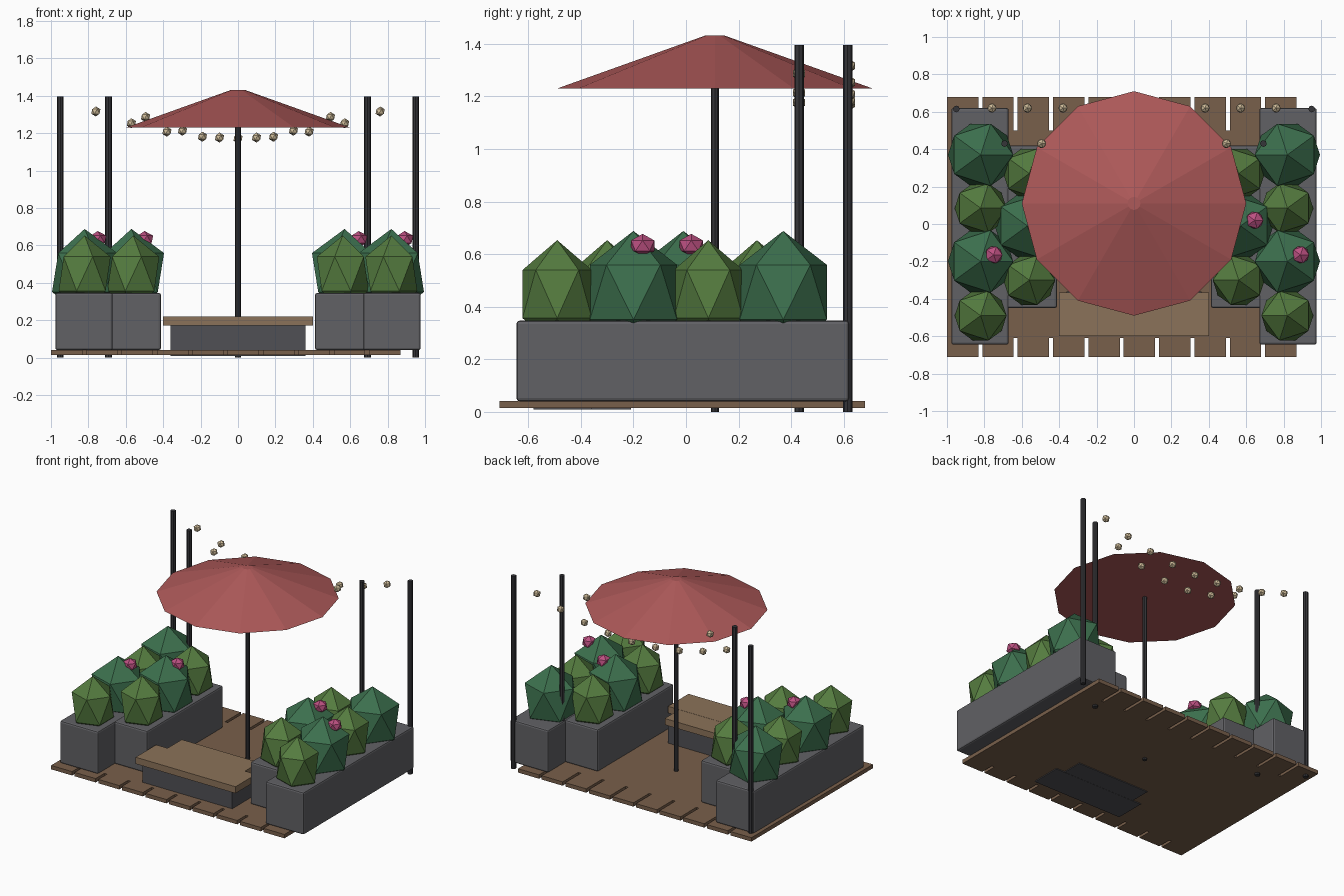
import bpy, bmesh, math

if "Cube" in bpy.data.objects:
    bpy.data.objects.remove(bpy.data.objects["Cube"])


def material(name, r, g, b):
    m = bpy.data.materials.new(name)
    m.diffuse_color = (r, g, b, 1)
    m.use_nodes = True
    m.node_tree.nodes["Principled BSDF"].inputs["Base Color"].default_value = m.diffuse_color
    return m


WOOD = material("deck_wood", 0.19, 0.115, 0.07)
SEAT = material("seat_wood", 0.26, 0.17, 0.10)
STONE = material("dark_stone", 0.12, 0.12, 0.13)
BASE = material("bench_base_grey", 0.08, 0.08, 0.09)
METAL = material("dark_metal", 0.035, 0.035, 0.04)
RED = material("canopy_red", 0.42, 0.10, 0.10)
LEAF = material("leaf_green", 0.09, 0.20, 0.05)
DARK_LEAF = material("dark_leaf_green", 0.045, 0.16, 0.075)
PINK = material("flower_pink", 0.50, 0.08, 0.22)
BULB = material("warm_bulb", 0.62, 0.50, 0.32)


def finish(name, bm, mat):
    bmesh.ops.recalc_face_normals(bm, faces=bm.faces[:])
    me = bpy.data.meshes.new(name)
    bm.to_mesh(me)
    bm.free()
    me.materials.append(mat)
    ob = bpy.data.objects.new(name, me)
    bpy.context.collection.objects.link(ob)
    return ob


def extrude(name, outline, z0, z1, mat):
    bm = bmesh.new()
    face = bm.faces.new([bm.verts.new((x, y, z0)) for x, y in outline])
    top = bmesh.ops.extrude_face_region(bm, geom=[face])["geom"]
    bmesh.ops.translate(bm, vec=(0, 0, z1 - z0),
                        verts=[v for v in top if isinstance(v, bmesh.types.BMVert)])
    if face.is_valid and not any(len(e.link_faces) == 1 for e in bm.edges):
        pass
    else:
        bm.faces.new([v for v in bm.verts if abs(v.co.z - z0) < 1e-6])
    return finish(name, bm, mat)


def box(name, x0, x1, y0, y1, z0, z1, mat, bevel=0):
    ob = extrude(name, [(x0, y0), (x1, y0), (x1, y1), (x0, y1)], z0, z1, mat)
    if bevel:
        mod = ob.modifiers.new("edge_bevel", "BEVEL")
        mod.width = bevel
        mod.segments = 2
    return ob


def cone(name, x, y, z0, z1, r0, r1, sides, mat):
    bm = bmesh.new()
    bmesh.ops.create_cone(bm, cap_ends=True, segments=sides,
                          radius1=r0, radius2=r1, depth=z1 - z0)
    bmesh.ops.translate(bm, vec=(x, y, (z0 + z1) / 2), verts=bm.verts)
    return finish(name, bm, mat)


def ball(name, x, y, z, r, rz, mat, flip=1):
    bm = bmesh.new()
    bmesh.ops.create_icosphere(bm, subdivisions=1, radius=1)
    for v in bm.verts:
        v.co = (x + v.co.x * r * flip, y + v.co.y * r, z + v.co.z * rz)
    return finish(name, bm, mat)


# Deck: one comb-shaped slab, board ends separated by slots front and back
PITCH, WIDTH, COUNT = 0.189, 0.168, 10
front, back = [], []
for i in range(COUNT):
    a = -1.0 + i * PITCH
    b = a + WIDTH
    if i:
        front.append((a, -0.61))
        back.append((a, 0.50))
    front += [(a, -0.71), (b, -0.71)]
    back += [(a, 0.68), (b, 0.68)]
    if i < COUNT - 1:
        front.append((b, -0.61))
        back.append((b, 0.50))
extrude("deck", front + back[::-1], 0.014, 0.042, WOOD)

# Bench: wide front part and narrower rear part, each on its base
box("bench_base_front", -0.36, 0.36, -0.58, -0.36, 0.008, 0.175, BASE)
box("bench_base_back", -0.29, 0.29, -0.37, -0.21, 0.009, 0.174, BASE)
box("bench_seat_front", -0.40, 0.40, -0.60, -0.365, 0.172, 0.22, SEAT)
box("bench_seat_back", -0.31, 0.31, -0.366, -0.20, 0.173, 0.219, SEAT)

# Planters, shrubs and posts on both sides
shrubs = [(0.82, 0.37, 1), (0.82, 0.085, 0), (0.82, -0.20, 1), (0.82, -0.49, 0),
          (0.56, 0.27, 0), (0.57, -0.01, 1), (0.56, -0.30, 0)]
for side, s in (("left", -1), ("right", 1)):
    box(side + "_outer_planter", *sorted((s * 0.67, s * 0.977)),
        -0.645, 0.62, 0.04, 0.347, STONE, 0.012)
    box(side + "_inner_planter", *sorted((s * 0.412, s * 0.68)),
        -0.45, 0.42, 0.04, 0.346, STONE, 0.012)
    for i, (x, y, big) in enumerate(shrubs):
        r, rz, mat = (0.195, 0.233, DARK_LEAF) if big else (0.155, 0.205, LEAF)
        ball(f"{side}_shrub_{i + 1}", s * x, y, 0.455 if big else 0.448, r, rz, mat, -s)
    for kind, x, y in (("outer", 0.95, 0.615), ("inner", 0.692, 0.43)):
        cone(f"{side}_{kind}_post", s * x, y, 0, 1.395, 0.018, 0.018, 8, METAL)

# Flowers
for i, (x, y) in enumerate([(-0.75, -0.165), (-0.50, 0.02), (0.645, 0.02), (0.89, -0.165)]):
    ball(f"flower_{i + 1}", x, y, 0.632, 0.052, 0.045, PINK)

# Parasol
cone("parasol_pole", 0, 0.11, 0, 1.25, 0.015, 0.015, 8, METAL)
cone("parasol_canopy", 0, 0.11, 1.23, 1.432, 0.60, 0.035, 12, RED)

# Two sagging strings of bulbs between the posts
for name, y, half, n in (("back", 0.62, 0.95, 10), ("front", 0.43, 0.692, 7)):
    for i in range(1, n):
        t = 2 * i / n - 1
        low = 1.172
        ball(f"{name}_bulb_{i}", t * half, y, low + 0.225 * t * t, 0.027, 0.027, BULB)
